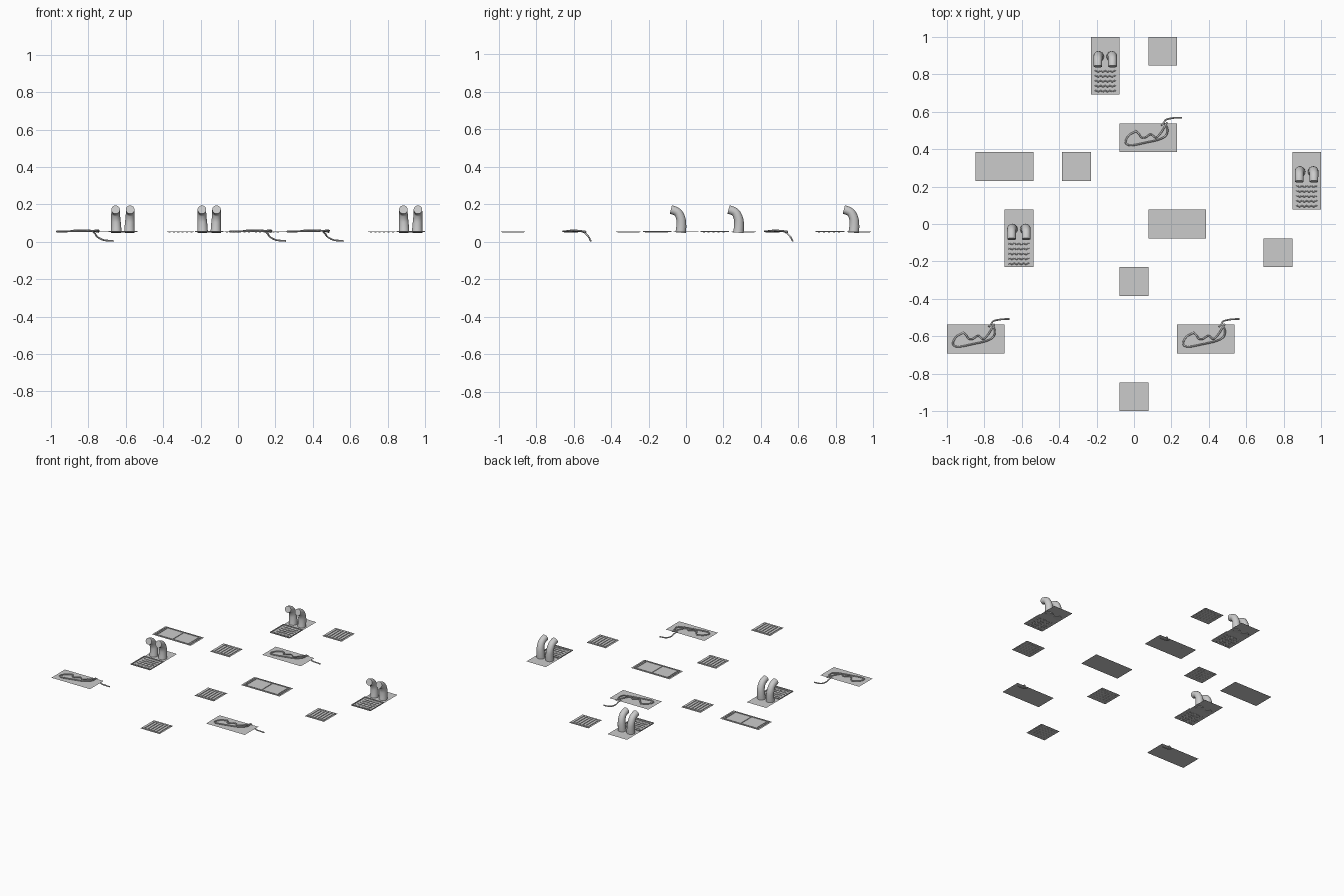
import bpy, bmesh, math
from mathutils import Vector, Matrix

if "Cube" in bpy.data.objects:
    bpy.data.objects.remove(bpy.data.objects["Cube"])

C = 2 / 13          # size of one floor cell
Z = 0.051           # height of the flat panels


def place(name, bm, cells):
    """Turn a bmesh into one mesh and put a copy at every cell position."""
    me = bpy.data.meshes.new(name)
    bm.to_mesh(me)
    bm.free()
    for i, (x, y) in enumerate(cells):
        ob = bpy.data.objects.new(f"{name}_{i + 1}", me)
        ob.location = (x * C, y * C, Z)
        bpy.context.collection.objects.link(ob)


def plane(bm, w, d):
    v = [bm.verts.new((sx * w / 2, sy * d / 2, 0))
         for sx, sy in ((-1, -1), (1, -1), (1, 1), (-1, 1))]
    bm.faces.new(v)


def box(bm, cx, cy, w, d, h, z0=0.0):
    m = Matrix.Translation((cx, cy, z0 + h / 2)) @ Matrix.Diagonal((w, d, h, 1))
    bmesh.ops.create_cube(bm, size=1, matrix=m)


def frame(bm, cx, cy, w, d, t, h):
    for s in (-1, 1):
        box(bm, cx + s * (w - t) / 2, cy, t, d, h)
        box(bm, cx, cy + s * (d - t) / 2, w - 2 * t, t, h)


def smooth_path(pts, steps):
    """Catmull-Rom curve through the points."""
    p = [Vector(q) for q in pts]
    p = [2 * p[0] - p[1]] + p + [2 * p[-1] - p[-2]]
    out = []
    for i in range(1, len(p) - 2):
        a, b, c, d = p[i - 1:i + 3]
        for k in range(steps):
            t = k / steps
            out.append(0.5 * (2 * b + (c - a) * t + (2 * a - 5 * b + 4 * c - d) * t * t
                              + (3 * b - a - 3 * c + d) * t ** 3))
    return out + [p[-2]]


def tube(bm, path, radius, sides, up):
    rings = []
    for i, p in enumerate(path):
        t = (path[min(i + 1, len(path) - 1)] - path[max(i - 1, 0)]).normalized()
        u = t.cross(Vector(up)).normalized()
        w = t.cross(u)
        r = radius[i] if isinstance(radius, list) else radius
        rings.append([bm.verts.new(p + r * (math.cos(a) * u + math.sin(a) * w))
                      for a in (2 * math.pi * k / sides for k in range(sides))])
    for a, b in zip(rings, rings[1:]):
        for k in range(sides):
            f = bm.faces.new((a[k], a[(k + 1) % sides], b[(k + 1) % sides], b[k]))
            f.smooth = True
    bm.faces.new(rings[0])
    bm.faces.new(rings[-1])
    bmesh.ops.recalc_face_normals(bm, faces=bm.faces[:])


pipe_cells = [(-1, 5.5), (6, 1.5), (-4, -0.5)]
vent_cells = [(1, 6), (-2, 2), (5, -1), (0, -2), (0, -6)]
hatch_cells = [(-4.5, 2), (1.5, 0)]
cable_cells = [(0.5, 3), (-5.5, -4), (2.5, -4)]

# Flat base sheets
for name, w, d, cells in (("pipe_panel", C, 2 * C, pipe_cells), ("vent_panel", C, C, vent_cells),
                          ("hatch_panel", 2 * C, C, hatch_cells),
                          ("cable_panel", 2 * C, C, cable_cells)):
    bm = bmesh.new()
    plane(bm, w, d)
    place(name, bm, cells)

# Vent slats between two end bars
bm = bmesh.new()
for i in range(6):
    box(bm, (i - 2.5) * 0.0235, 0, 0.011, 0.117, 0.005, -0.001)
for s in (-1, 1):
    box(bm, 0, s * 0.0615, 0.146, 0.006, 0.003)
place("vent_slats", bm, vent_cells)

# Hatch rim, centre seam and end handles
bm = bmesh.new()
frame(bm, 0, 0, 0.284, 0.132, 0.004, 0.004)
box(bm, 0, 0, 0.006, 0.124, 0.004)
for s in (-1, 1):
    box(bm, s * 0.126, 0, 0.004, 0.106, 0.004)
    for e in (-1, 1):
        box(bm, s * 0.133, e * 0.052, 0.010, 0.010, 0.005)
place("hatch_rim", bm, hatch_cells)

# Grating rim and wavy ribs in front of the pipes
bm = bmesh.new()
frame(bm, 0, -C / 2, C, C, 0.005, 0.006)
place("grating_rim", bm, pipe_cells)
bm = bmesh.new()
for r in range(5):
    pts = [Vector((-0.056 + 0.112 * k / 40, -0.03 - 0.0265 * r
                   + 0.003 * math.sin(2 * math.pi * 4.5 * k / 40), 0.001)) for k in range(41)]
    tube(bm, pts, 0.003, 6, (0, 0, 1))
place("grating_ribs", bm, pipe_cells)

# Pair of bent pipes, mouths to the front
bm = bmesh.new()
for s in (-1, 1):
    path = smooth_path([(s * 0.035, 0.049, -0.002), (s * 0.036, 0.052, 0.035),
                        (s * 0.038, 0.050, 0.070), (s * 0.039, 0.036, 0.102),
                        (s * 0.039, 0.016, 0.115), (s * 0.039, -0.004, 0.121)], 4)
    n = len(path)
    radius = [0.028 - 0.005 * min(1, 1.6 * i / (n - 1)) for i in range(n)]
    tube(bm, path, radius, 24, (1, 0, 0))
place("bent_pipes", bm, pipe_cells)

# Loose cables: one lying loop, one squiggle and one end hanging over the edge
bm = bmesh.new()
loop = [(-.067, .034, .004), (-.105, .012, .004), (-.122, -.025, .004), (-.094, -.041, .005),
        (-.013, -.026, .006), (.056, -.010, .007), (.094, .012, .010), (.102, .045, .008),
        (.088, .078, .004)]
squiggle = [(-.070, .038, .004), (-.050, .020, .006), (-.040, .003, .008), (-.018, .000, .010),
            (.013, .018, .010), (.040, .000, .010), (.066, .025, .008), (.085, .055, .005),
            (.100, .082, .001)]
hanging = [(.070, .066, .003), (.082, .080, -.008), (.094, .096, -.025), (.125, .104, -.041),
           (.155, .107, -.045), (.180, .107, -.0465)]
for pts in (loop, squiggle, hanging):
    tube(bm, smooth_path(pts, 5), 0.0045, 8, (0, 0, 1))
place("loose_cables", bm, cable_cells)
